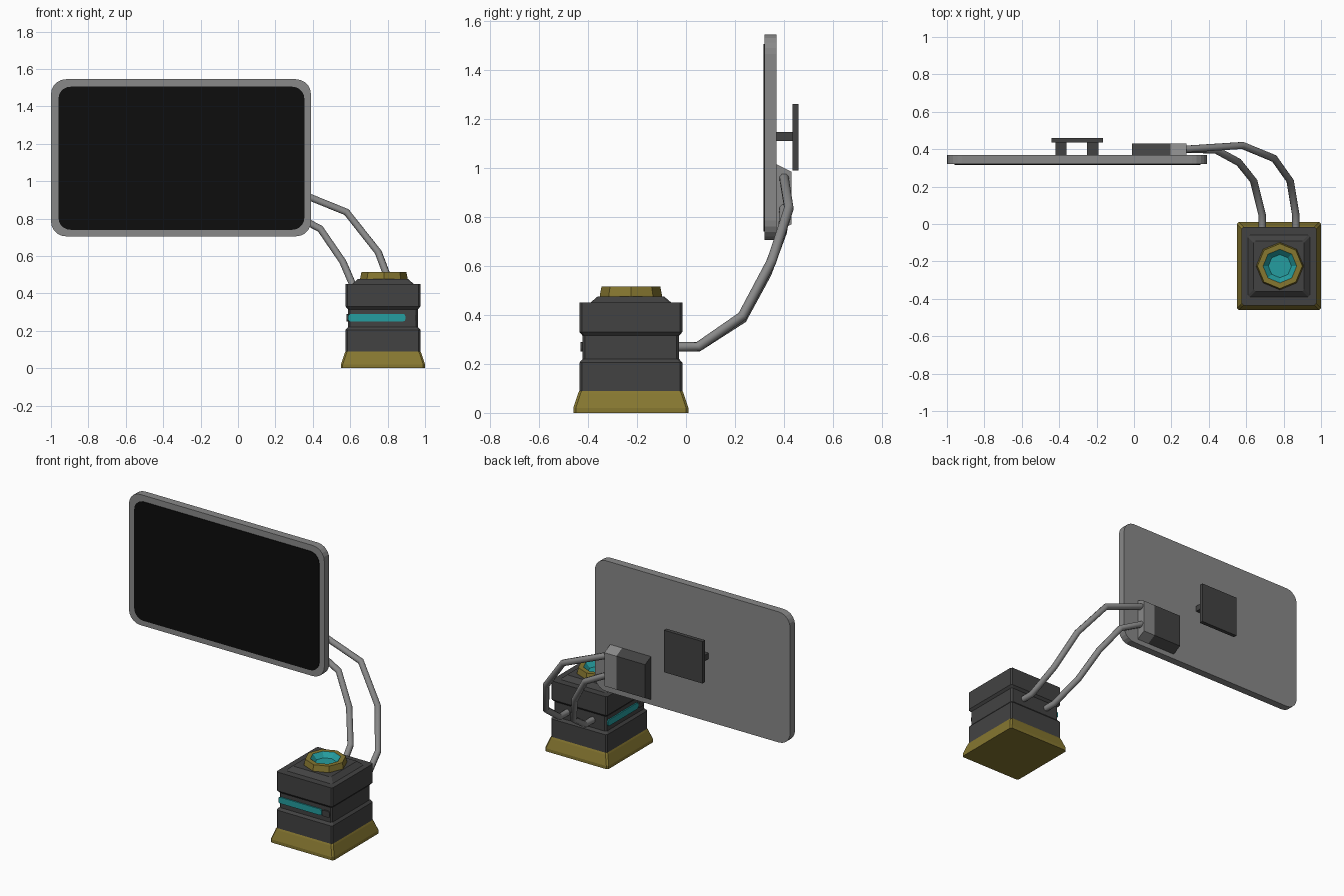
import bpy, bmesh, math
from mathutils import Vector

if "Cube" in bpy.data.objects:
    bpy.data.objects.remove(bpy.data.objects["Cube"])


def material(name, rgb):
    m = bpy.data.materials.new(name)
    m.diffuse_color = (*rgb, 1)
    m.use_nodes = True
    m.node_tree.nodes["Principled BSDF"].inputs["Base Color"].default_value = m.diffuse_color
    return m


GREY = material("light grey", (0.25, 0.25, 0.25))
DARK = material("charcoal", (0.055, 0.055, 0.055))
GOLD = material("dull gold", (0.24, 0.185, 0.03))
CYAN = material("cyan glow", (0.018, 0.34, 0.35))
BLACK = material("display black", (0.004, 0.004, 0.004))

BX, BY = 0.775, -0.225  # centre of the base unit


def loft(name, rings, mats, index=lambda band: 0, caps=True):
    """Skin a stack of equal-length rings; index picks the material per band."""
    bm = bmesh.new()
    vs = [[bm.verts.new(p) for p in r] for r in rings]
    n = len(vs[0])
    for b in range(len(vs) - 1):
        for i in range(n):
            j = (i + 1) % n
            f = bm.faces.new((vs[b][i], vs[b][j], vs[b + 1][j], vs[b + 1][i]))
            f.material_index = index(b)
    if caps:
        bm.faces.new(vs[0][::-1]).material_index = index(0)
        bm.faces.new(vs[-1]).material_index = index(len(vs) - 2)
    bmesh.ops.recalc_face_normals(bm, faces=bm.faces)
    me = bpy.data.meshes.new(name)
    bm.to_mesh(me)
    bm.free()
    for m in mats:
        me.materials.append(m)
    ob = bpy.data.objects.new(name, me)
    bpy.context.collection.objects.link(ob)
    return ob


def round_rect(cx, cy, hx, hy, r, seg=1):
    """2D rectangle with rounded (or, with seg=1, chamfered) corners."""
    pts = []
    for k, (sx, sy) in enumerate(((1, 1), (-1, 1), (-1, -1), (1, -1))):
        for s in range(seg + 1):
            a = math.pi / 2 * (k + s / seg)
            pts.append((cx + sx * (hx - r) + r * math.cos(a),
                        cy + sy * (hy - r) + r * math.sin(a)))
    return pts


def box(name, x0, x1, y0, y1, z0, z1, mat):
    ring = [(x0, y0), (x1, y0), (x1, y1), (x0, y1)]
    return loft(name, [[(x, y, z) for x, y in ring] for z in (z0, z1)], [mat])


def slab(name, outline, y0, y1, mat):
    return loft(name, [[(x, y, z) for x, z in outline] for y in (y0, y1)], [mat])


# Monitor: casing and display panel
slab("monitor_casing", round_rect(-0.305, 1.125, 0.695, 0.42, 0.08, 5), 0.32, 0.37, GREY)
slab("display_panel", round_rect(-0.3025, 1.1225, 0.6575, 0.3825, 0.065, 5), 0.316, 0.322, BLACK)

# Rear mounting plate on two posts
box("mount_plate", -0.44, -0.165, 0.435, 0.46, 0.99, 1.26, DARK)
for side, x in (("left", -0.42), ("right", -0.25)):
    box("mount_post_" + side, x, x + 0.06, 0.365, 0.437, 1.11, 1.147, DARK)

# Cable connector: dark block with a light end cap
section = [(0.365, 0.735), (0.43, 0.77), (0.43, 0.985), (0.365, 1.017)]
loft("cable_connector", [[(x, y, z) for y, z in section] for x in (-0.01, 0.195, 0.28)],
     [DARK, GREY], lambda band: band)

# Base unit: gold foot, grooved body, stepped lid (half x, half y, z)
profile = [(0.225, 0.235, 0), (0.225, 0.235, 0.02), (0.205, 0.215, 0.08), (0.2, 0.21, 0.09),
           (0.2, 0.21, 0.205), (0.187, 0.197, 0.22), (0.187, 0.197, 0.315),
           (0.2, 0.21, 0.33), (0.2, 0.21, 0.45), (0.165, 0.165, 0.45), (0.135, 0.135, 0.476)]
loft("base_body",
     [[(x, y, z) for x, y in round_rect(BX, BY, hx, hy, 0.01)] for hx, hy, z in profile],
     [GOLD, DARK], lambda band: 0 if band < 3 else 1)

# Octagonal lens: gold collar with a recessed cyan bowl
lens = [(0.127, 0.472), (0.127, 0.48), (0.12, 0.515), (0.09, 0.515), (0.062, 0.485), (0.001, 0.485)]
loft("lens_collar",
     [[(BX + 0.005 + r * math.cos(i * math.pi / 4), BY + r * math.sin(i * math.pi / 4), z)
       for i in range(8)] for r, z in lens],
     [GOLD, CYAN], lambda band: 0 if band < 3 else 1)


# Light bars in the groove, on the front and the left side
def bar(name, a, b, mat, left):
    outline = round_rect((a + b) / 2, 0.27, (b - a) / 2, 0.02, 0.012, 2)
    rings = []
    for out in (0.0, 0.008):
        if left:
            rings.append([(BX - 0.187 - out, BY - u, z) for u, z in outline])
        else:
            rings.append([(BX + u, BY - 0.197 - out, z) for u, z in outline])
    loft(name, rings, [mat])


for side, left in (("front", False), ("left", True)):
    bar("light_bar_" + side, -0.187, 0.12, CYAN, left)
    bar("light_bar_end_" + side, 0.123, 0.178, DARK, left)


# Cables from the base's back to the connector
def cable(name, pts, r=0.02):
    pts = [Vector(p) for p in pts]
    rings = []
    for i, p in enumerate(pts):
        d = (pts[min(i + 1, len(pts) - 1)] - pts[max(i - 1, 0)]).normalized()
        u = d.cross(Vector((0, 1, 0.6))).normalized() if abs(d.x) > 0.5 else \
            Vector((1, 0, 0)) - d * d.x
        u.normalize()
        # keep the frame continuous with the previous ring
        if rings:
            u = (last - d * last.dot(d)).normalized()
        v = d.cross(u)
        last = u
        rings.append([p + r * (u * math.cos(a) + v * math.sin(a))
                      for a in (k * math.pi / 4 for k in range(8))])
    ob = loft(name, rings, [GREY])
    bpy.context.view_layer.objects.active = ob
    ob.select_set(True)
    bpy.ops.object.shade_smooth_by_angle(angle=math.radians(50))
    ob.select_set(False)


cable("cable_outer", [(0.865, -0.04, 0.27), (0.865, 0.05, 0.27), (0.835, 0.23, 0.395),
                      (0.75, 0.35, 0.62), (0.58, 0.42, 0.835), (0.27, 0.40, 0.96)])
cable("cable_inner", [(0.685, -0.04, 0.27), (0.685, 0.05, 0.27), (0.64, 0.23, 0.385),
                      (0.56, 0.33, 0.57), (0.44, 0.395, 0.745), (0.27, 0.40, 0.835)])
